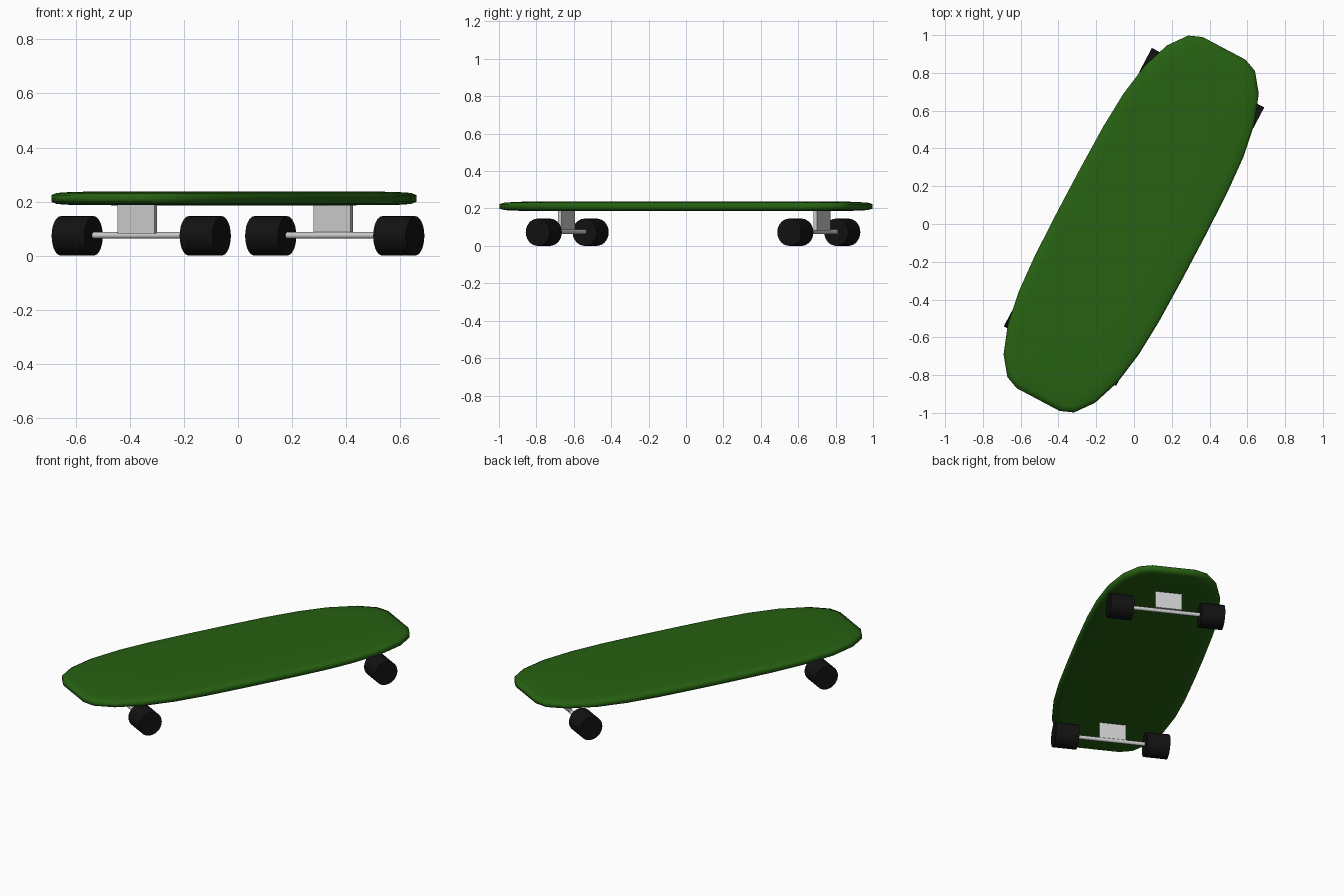
import bpy, bmesh, math
from mathutils import Matrix, Vector

if "Cube" in bpy.data.objects:
    bpy.data.objects.remove(bpy.data.objects["Cube"])

ANGLE = math.radians(-27.9)
ROT = Matrix.Rotation(ANGLE, 4, 'Z')


def material(name, rgb):
    m = bpy.data.materials.new(name)
    m.diffuse_color = (*rgb, 1)
    m.use_nodes = True
    m.node_tree.nodes["Principled BSDF"].inputs["Base Color"].default_value = m.diffuse_color
    return m


green = material("green_deck", (0.02, 0.12, 0.006))
black = material("black_rubber", (0.006, 0.006, 0.006))


def finish(name, bm, mat=None, smooth=None):
    bmesh.ops.recalc_face_normals(bm, faces=bm.faces)
    me = bpy.data.meshes.new(name)
    bm.to_mesh(me)
    bm.free()
    ob = bpy.data.objects.new(name, me)
    bpy.context.collection.objects.link(ob)
    if mat:
        me.materials.append(mat)
    if smooth:
        bpy.context.view_layer.objects.active = ob
        ob.select_set(True)
        bpy.ops.object.shade_smooth_by_angle(angle=math.radians(smooth))
        ob.select_set(False)
    return ob


def rod(name, centre, x, radius, length, sides, mat=None):
    # cylinder lying along the turned x axis
    bm = bmesh.new()
    bmesh.ops.create_cone(bm, cap_ends=True, segments=sides, radius1=radius,
                          radius2=radius, depth=length)
    bm.transform(Matrix.Translation(centre) @ ROT @ Matrix.Translation((x, 0, 0))
                 @ Matrix.Rotation(math.pi / 2, 4, 'Y'))
    return finish(name, bm, mat, 40)


# Deck: quarter outline mirrored to a full loop, lofted through slightly domed rings
quarter = [(0.376, 0.13), (0.372, 0.388), (0.359, 0.591), (0.329, 0.773),
           (0.274, 0.926), (0.200, 1.023), (0.128, 1.052)]
half = quarter + [(-x, y) for x, y in reversed(quarter)]
outline = half + [(-x, -y) for x, y in half]
rings = [(0.55, 0.186), (0.88, 0.187), (0.97, 0.191), (1.0, 0.199),
         (1.0, 0.224), (0.97, 0.232), (0.88, 0.236), (0.55, 0.238)]
bm = bmesh.new()
loops = [[bm.verts.new((x * s, y * s, z)) for x, y in outline] for s, z in rings]
n = len(outline)
for a, b in zip(loops, loops[1:]):
    for i in range(n):
        j = (i + 1) % n
        bm.faces.new((a[i], a[j], b[j], b[i]))
bm.faces.new(loops[0])
bm.faces.new(loops[-1])
bm.transform(Matrix.Translation((-0.015, 0, 0)) @ ROT)
finish("deck", bm, green, 80)

# Trucks: hanger plate, axle and two wheels at each end
for end, axle_at, plate_at in (("front", (-0.358, -0.635), (-0.372, -0.638)),
                               ("back", (0.358, 0.71), (0.352, 0.727))):
    centre = Vector((*axle_at, 0.073))
    bm = bmesh.new()
    bmesh.ops.create_cube(bm, size=1)
    bm.transform(Matrix.Translation((*plate_at, 0.138)) @ ROT
                 @ Matrix.Diagonal((0.155, 0.02, 0.112, 1)))
    finish(end + "_hanger", bm)
    rod(end + "_axle", centre + Vector((0, 0, 0.002)), 0, 0.012, 0.5, 16)
    for side, sign in (("left", -1), ("right", 1)):
        rod(f"{end}_{side}_wheel", centre, sign * 0.268, 0.073, 0.137, 28, black)
